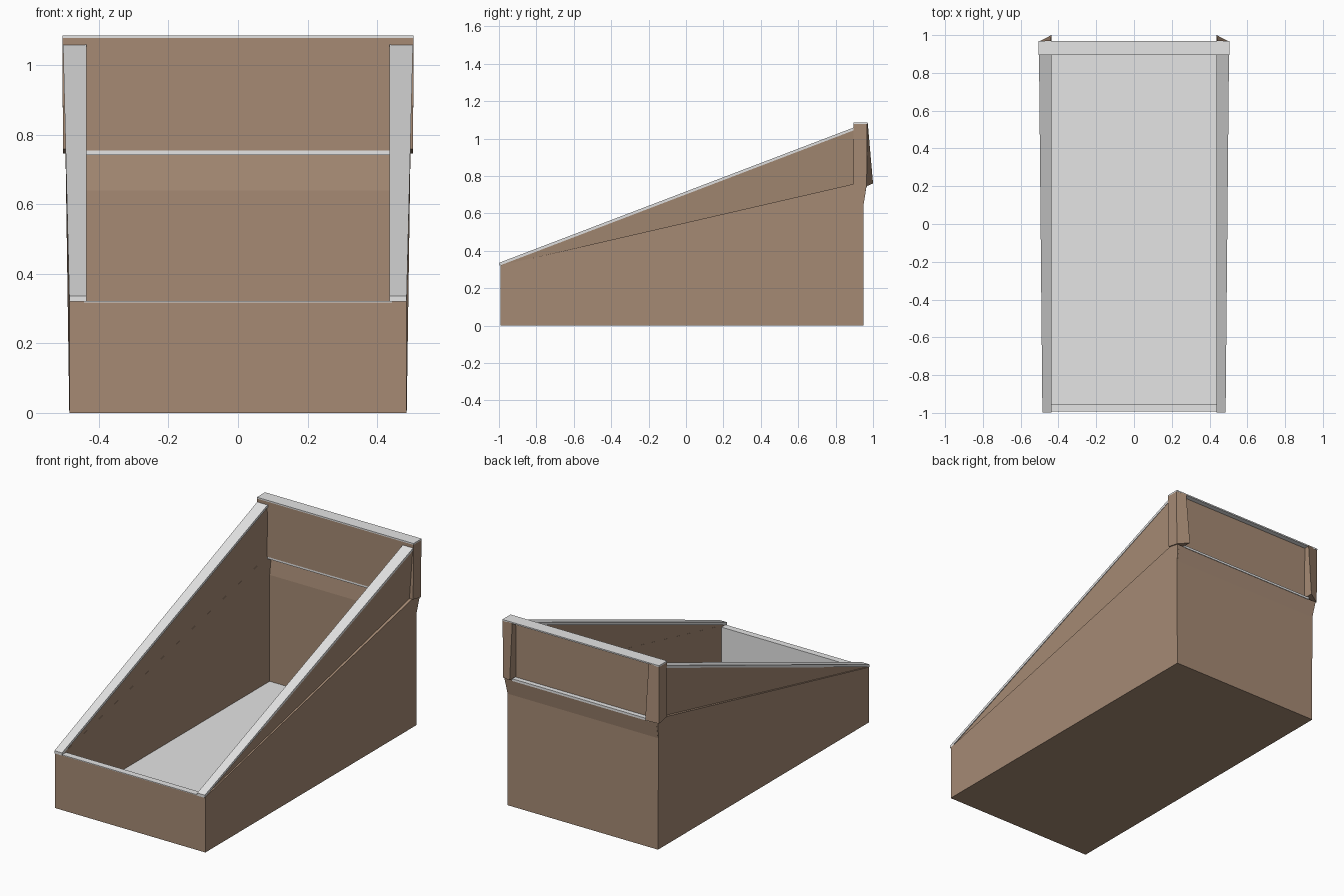
import bpy, bmesh

if "Cube" in bpy.data.objects:
    bpy.data.objects.remove(bpy.data.objects["Cube"])


def material(name, rgb):
    m = bpy.data.materials.new(name)
    m.diffuse_color = (*rgb, 1)
    m.use_nodes = True
    m.node_tree.nodes["Principled BSDF"].inputs["Base Color"].default_value = m.diffuse_color
    return m


brown = material("warm_brown", (0.38, 0.255, 0.175))
grey = material("light_grey", (0.78, 0.78, 0.78))


def loft(name, ring_a, ring_b, mat):
    """Solid between two matching rings of points."""
    bm = bmesh.new()
    a = [bm.verts.new(p) for p in ring_a]
    b = [bm.verts.new(p) for p in ring_b]
    bm.faces.new(a)
    bm.faces.new(b[::-1])
    n = len(a)
    for i in range(n):
        j = (i + 1) % n
        bm.faces.new((a[i], b[i], b[j], a[j]))
    bmesh.ops.recalc_face_normals(bm, faces=bm.faces[:])
    me = bpy.data.meshes.new(name)
    bm.to_mesh(me)
    bm.free()
    me.materials.append(mat)
    ob = bpy.data.objects.new(name, me)
    bpy.context.collection.objects.link(ob)
    return ob


def span(name, profile, x, mat):
    """Extrude a (y, z) profile from -x to x."""
    return loft(name, [(-x, y, z) for y, z in profile],
                [(x, y, z) for y, z in profile], mat)


def box(name, x, y0, y1, z0, z1, mat):
    return span(name, [(y0, z0), (y1, z0), (y1, z1), (y0, z1)], x, mat)


def sides(name, profile, xin, mat):
    """Mirrored pair of side boards; profile rows are (y, z, outer x)."""
    for tag, s in (("right", 1), ("left", -1)):
        loft(f"{tag}_{name}", [(s * xin, y, z) for y, z, x in profile],
             [(s * x, y, z) for y, z, x in profile], mat)


# floor: brown underside, grey top
box("base_board", 0.46, -0.98, 0.935, 0, 0.012, brown)
box("floor_lining", 0.442, -0.957, 0.92, 0.012, 0.02, grey)

# front wall with grey inner lining and rim
box("front_wall", 0.4845, -0.993, -0.96, 0, 0.318, brown)
box("front_lining", 0.442, -0.96, -0.955, 0.012, 0.318, grey)
box("front_rim", 0.442, -0.993, -0.955, 0.318, 0.322, grey)

# lower side walls, flaring slightly at the back
sides("lower_side_wall", [(-0.992, 0, 0.485), (0.949, 0, 0.485), (0.949, 0.65, 0.486),
                          (0.965, 0.745, 0.496), (0.9, 0.758, 0.496),
                          (-0.992, 0.322, 0.485)], 0.44, brown)

# upper side boards set in behind a thin ledge
sides("upper_side_board", [(-0.985, 0.318, 0.474), (0.9, 0.75, 0.478),
                           (0.9, 1.047, 0.5), (-0.985, 0.328, 0.48)], 0.4405, brown)

# sloping grey caps
sides("sloping_cap", [(-0.998, 0.32, 0.484), (0.9, 1.045, 0.502),
                      (0.9, 1.06, 0.503), (-0.998, 0.336, 0.485)], 0.436, grey)

# lower back wall leaning outwards near its top
span("lower_back_wall", [(0.92, 0), (0.95, 0), (0.95, 0.65), (0.965, 0.743),
                         (0.935, 0.743), (0.92, 0.64)], 0.4845, brown)

# raised back panel, its sill and top rail
box("back_panel", 0.445, 0.897, 0.94, 0.755, 1.077, brown)
box("back_sill", 0.445, 0.9, 0.968, 0.742, 0.755, grey)
box("top_rail", 0.505, 0.895, 0.97, 1.077, 1.085, grey)

# wedge-shaped corner posts
for tag, s in (("right", 1), ("left", -1)):
    low = [(0.437, 0.895, 0.758), (0.503, 0.895, 0.758),
           (0.503, 0.966, 0.745), (0.437, 1.0, 0.76)]
    top = [(0.44, 0.895, 1.077), (0.505, 0.895, 1.077),
           (0.505, 0.968, 1.08), (0.44, 0.972, 1.08)]
    loft(f"{tag}_corner_post", [(s * x, y, z) for x, y, z in low],
         [(s * x, y, z) for x, y, z in top], brown)
